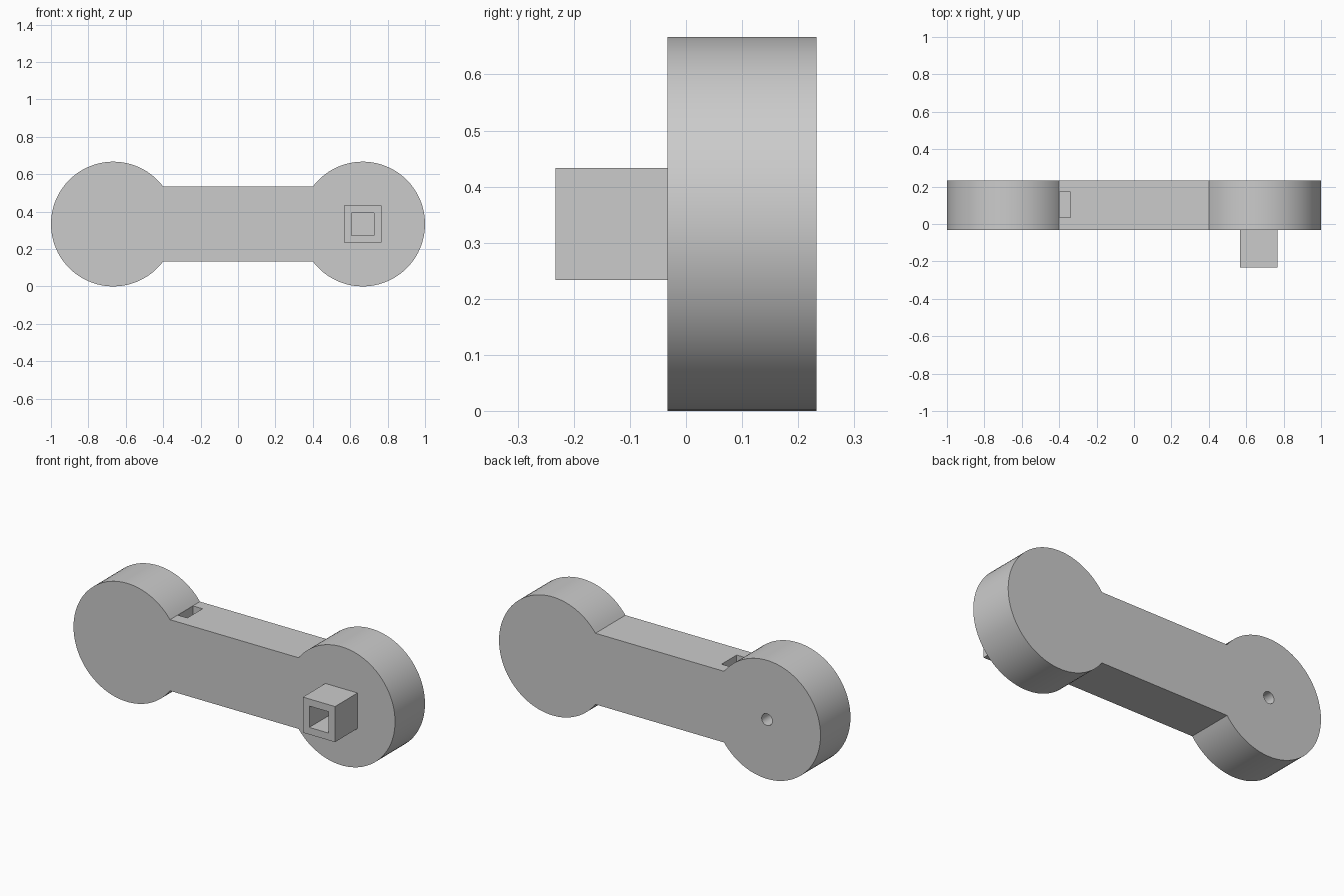
import bpy, bmesh
from math import cos, sin, atan2, pi, radians

cube = bpy.data.objects.get("Cube")
if cube:
    bpy.data.objects.remove(cube, do_unlink=True)

R, BAR_HALF, END_X, MID_Z = 1 / 3, 0.2, 2 / 3, 1 / 3
FRONT, BACK = -0.033, 0.233

grey = bpy.data.materials.new("light grey")
grey.use_nodes = True
colour = (0.6, 0.6, 0.6, 1)
grey.diffuse_color = colour
grey.node_tree.nodes["Principled BSDF"].inputs["Base Color"].default_value = colour


def prism(name, outline, y0, y1):
    """Extrude an x-z outline from y0 to y1."""
    bm = bmesh.new()
    face = bm.faces.new([bm.verts.new((x, y0, z)) for x, z in outline])
    new = bmesh.ops.extrude_face_region(bm, geom=[face])["geom"]
    bmesh.ops.translate(bm, vec=(0, y1 - y0, 0),
                        verts=[v for v in new if isinstance(v, bmesh.types.BMVert)])
    bmesh.ops.recalc_face_normals(bm, faces=bm.faces)
    mesh = bpy.data.meshes.new(name)
    bm.to_mesh(mesh)
    bm.free()
    mesh.materials.append(grey)
    obj = bpy.data.objects.new(name, mesh)
    bpy.context.collection.objects.link(obj)
    return obj


def rect(x0, x1, z0, z1):
    return [(x0, z0), (x1, z0), (x1, z1), (x0, z1)]


def cut(obj, cutter):
    """Subtract the cutter, then discard it."""
    mod = obj.modifiers.new("cut", 'BOOLEAN')
    mod.operation, mod.solver, mod.object = 'DIFFERENCE', 'EXACT', cutter
    bpy.context.view_layer.objects.active = obj
    bpy.ops.object.modifier_apply(modifier=mod.name)
    bpy.data.objects.remove(cutter, do_unlink=True)


# Link body: two round ends joined by a straight bar
neck = pi - atan2(BAR_HALF, (R * R - BAR_HALF ** 2) ** 0.5)
steps = 72
right_arc = [(END_X + R * cos(a), MID_Z + R * sin(a))
             for a in (-neck + 2 * neck * i / steps for i in range(steps + 1))]
left_arc = [(-x, 2 * MID_Z - z) for x, z in right_arc]
body = prism("link_body", right_arc + left_arc, FRONT, BACK)

# Blind pin hole in the back of the right end
circle = [(-END_X + 0.033 * cos(2 * pi * i / 32), MID_Z + 0.033 * sin(2 * pi * i / 32))
          for i in range(32)]
cut(body, prism("pin_hole_cutter", circle, BACK - 0.12, BACK + 0.05))

# Small slot in the top of the bar, beside the right end
cut(body, prism("slot_cutter", rect(-0.399, -0.34, 0.46, 0.6), 0.035, 0.17))

# Square hollow peg on the front of the left end
peg = prism("square_peg", rect(END_X - 0.1, END_X + 0.1, MID_Z - 0.1, MID_Z + 0.1),
            -0.233, FRONT)
cut(peg, prism("socket_cutter", rect(END_X - 0.06, END_X + 0.06, MID_Z - 0.06, MID_Z + 0.06),
               -0.3, FRONT + 0.05))

# Smooth round walls, crisp edges
bpy.ops.object.select_all(action='DESELECT')
body.select_set(True)
bpy.context.view_layer.objects.active = body
bpy.ops.object.shade_smooth_by_angle(angle=radians(30))
